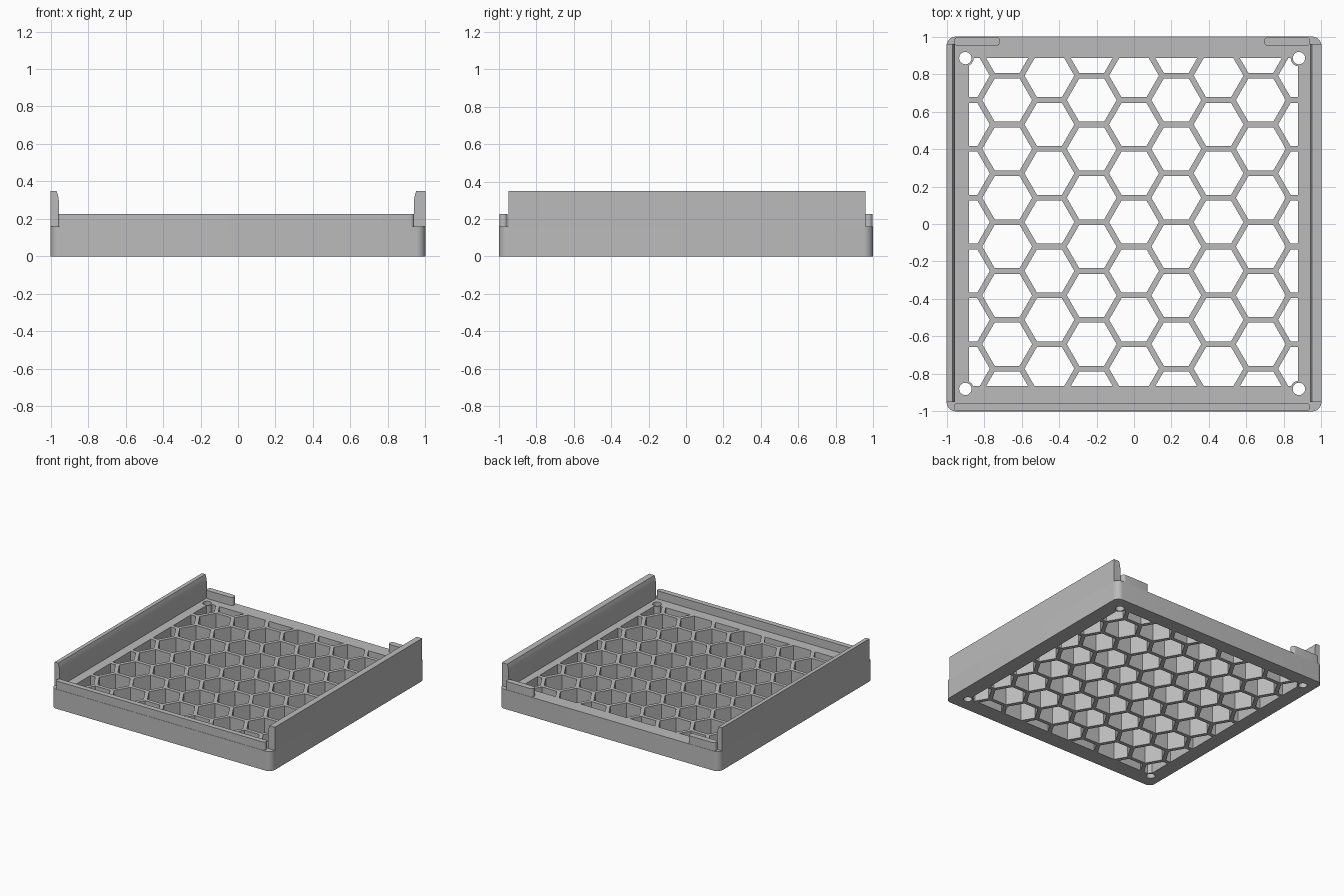
import bpy, bmesh, math
from mathutils import Vector

cube = bpy.data.objects.get("Cube")
if cube:
    bpy.data.objects.remove(cube, do_unlink=True)

grey = bpy.data.materials.new("plain grey")
grey.use_nodes = True
color = (0.5, 0.5, 0.5, 1)
grey.diffuse_color = color
grey.node_tree.nodes["Principled BSDF"].inputs["Base Color"].default_value = color

BASE_H, LIP_H, WALL_H = 0.16, 0.227, 0.35
OPEN_X, OPEN_Y = (-0.88, 0.875), (-0.865, 0.887)
SCREWS = [(x, y) for x in (-0.9, 0.88) for y in (-0.88, 0.885)]


def add_prism(bm, outline, z0, z1):
    """Extrude a counter-clockwise xy outline from z0 to z1."""
    face = bm.faces.new([bm.verts.new((x, y, z0)) for x, y in outline])
    new = bmesh.ops.extrude_face_region(bm, geom=[face])["geom"]
    bmesh.ops.translate(bm, vec=(0, 0, z1 - z0),
                        verts=[v for v in new if isinstance(v, bmesh.types.BMVert)])


def make(name, outlines, z0, z1):
    bm = bmesh.new()
    for outline in outlines:
        add_prism(bm, outline, z0, z1)
    bmesh.ops.recalc_face_normals(bm, faces=bm.faces)
    mesh = bpy.data.meshes.new(name)
    bm.to_mesh(mesh)
    bm.free()
    mesh.materials.append(grey)
    obj = bpy.data.objects.new(name, mesh)
    bpy.context.collection.objects.link(obj)
    return obj


def ngon(cx, cy, r, n):
    return [(cx + r * math.cos(math.tau * i / n), cy + r * math.sin(math.tau * i / n))
            for i in range(n)]


def rounded_rect(x0, x1, y0, y1, r, steps=8):
    pts = []
    corners = [(x1 - r, y1 - r), (x0 + r, y1 - r), (x0 + r, y0 + r), (x1 - r, y0 + r)]
    for q, (cx, cy) in enumerate(corners):
        for i in range(steps + 1):
            a = (q + i / steps) * math.pi / 2
            pts.append((cx + r * math.cos(a), cy + r * math.sin(a)))
    return pts


def clip(poly, axis, limit, sign):
    """Keep the part of a polygon on one side of an axis-aligned line."""
    out = []
    for a, b in zip(poly, poly[1:] + poly[:1]):
        da, db = sign * (limit - a[axis]), sign * (limit - b[axis])
        if da >= 0:
            out.append(a)
        if da * db < 0:
            out.append(tuple(Vector(a).lerp(Vector(b), da / (da - db))))
    return out


def apply_boolean(obj, cutter, operation):
    mod = obj.modifiers.new(operation, 'BOOLEAN')
    mod.object, mod.operation, mod.solver = cutter, operation, 'EXACT'
    bpy.context.view_layer.objects.active = obj
    bpy.ops.object.modifier_apply(modifier=mod.name)
    bpy.data.objects.remove(cutter, do_unlink=True)


def smooth(obj):
    bpy.ops.object.select_all(action='DESELECT')
    obj.select_set(True)
    bpy.context.view_layer.objects.active = obj
    bpy.ops.object.shade_smooth_by_angle(angle=math.radians(30))


# Honeycomb openings, trimmed to the frame
pitch, hole_r = 0.2605, 0.133
cells = []
for col in range(-4, 5):
    for row in range(-4, 5):
        cx = col * pitch * math.sqrt(3) / 2
        cy = 0.01 + (row + (col % 2) / 2) * pitch
        cell = ngon(cx, cy, hole_r, 6)
        for axis, (low, high) in enumerate((OPEN_X, OPEN_Y)):
            cell = clip(clip(cell, axis, high, 1), axis, low, -1)
        if len(cell) > 2:
            cells.append(cell)

# Base plate with vent cells and screw holes
base = make("base_plate", [rounded_rect(-1, 1, -1, 1, 0.05)], 0, BASE_H)
vents = make("vent_cutter", cells, -0.1, 0.3)
bosses = make("boss_keepout", [ngon(x, y, 0.044, 24) for x, y in SCREWS], -0.2, 0.4)
apply_boolean(vents, bosses, 'DIFFERENCE')
apply_boolean(base, vents, 'DIFFERENCE')
screws = make("screw_cutter", [ngon(x, y, 0.033, 24) for x, y in SCREWS], -0.2, 0.4)
apply_boolean(base, screws, 'DIFFERENCE')
smooth(base)

# Front lip and the two rear tabs
smooth(make("front_lip", [rounded_rect(-0.96, 0.94, -0.998, -0.955, 0.02)], BASE_H, LIP_H))
for name, x0, x1 in (("right_rear_tab", -0.96, -0.715), ("left_rear_tab", 0.695, 0.94)):
    smooth(make(name, [rounded_rect(x0, x1, 0.95, 0.998, 0.022)], BASE_H, LIP_H))

# Side walls, curved inward at the top; profile (x, z) swept along y
for name, side, foot in (("right_wall", -1, 0.955), ("left_wall", 1, 0.938)):
    curve = [(foot + 0.013 * t * t, 0.28 + (WALL_H - 0.28) * t)
             for t in (0, 0.25, 0.5, 0.75, 1)]
    profile = [(1, WALL_H), (1, BASE_H), (foot, BASE_H)] + curve
    wall = make(name, [[(side * x, z) for x, z in profile]], -0.96, 0.95)
    for v in wall.data.vertices:
        x, z, depth = v.co
        v.co = (x, -depth, z)
    # Swapping depth and height is a pure rotation, so normals stay outward
    smooth(wall)
